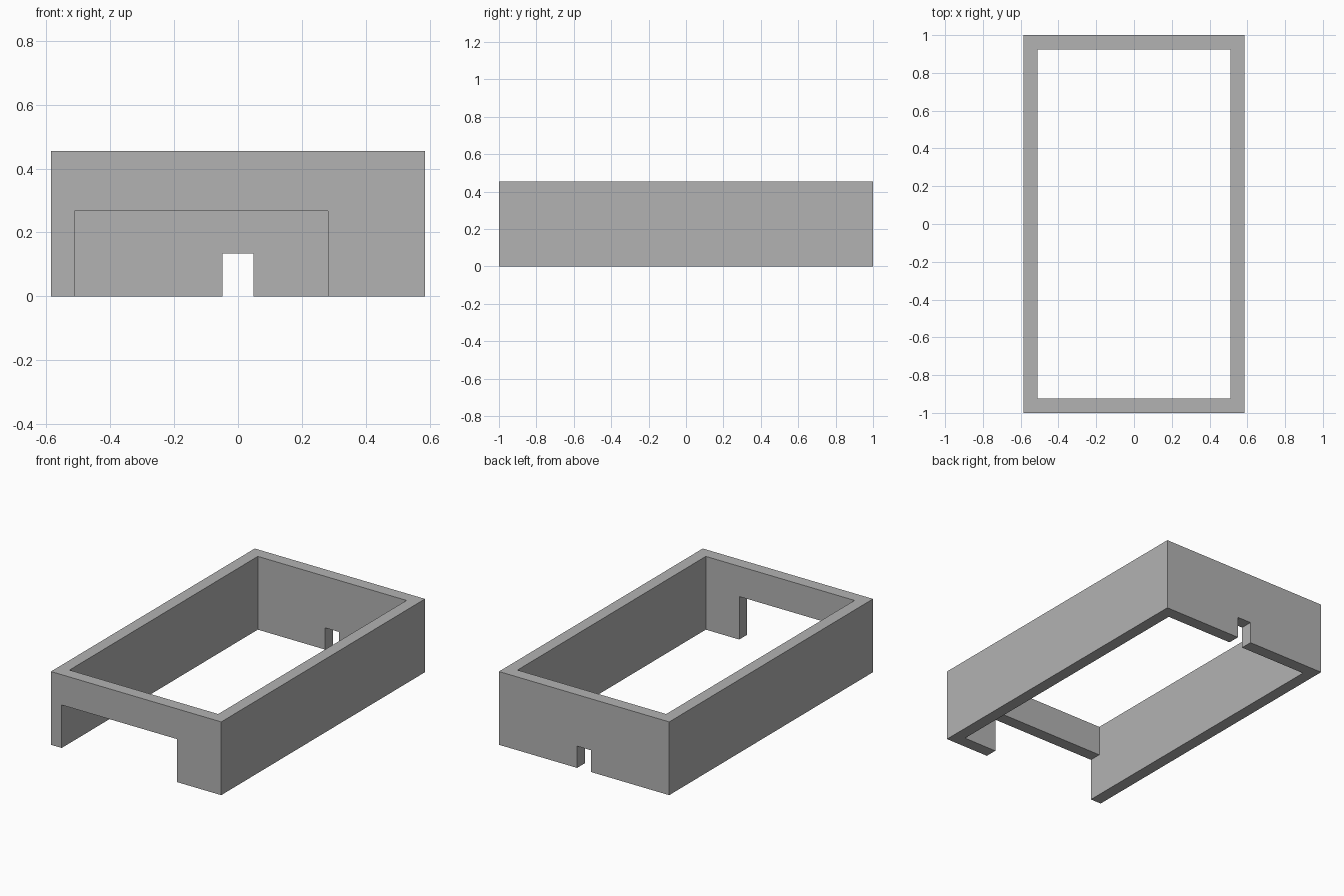
import bpy
import bmesh
from mathutils import Vector

cube = bpy.data.objects.get("Cube")
if cube:
    bpy.data.objects.remove(cube, do_unlink=True)

# Main sizes
HALF_X, HALF_Y, HEIGHT = 0.585, 1.0, 0.455
IN_X, IN_Y = 0.511, 0.924

# Empty volumes: (min corner, max corner)
CAVITY = ((-IN_X, -IN_Y, 0), (IN_X, IN_Y, HEIGHT))
FRONT_OPENING = ((-IN_X, -HALF_Y, 0), (0.281, -IN_Y, 0.267))
BACK_SLOT = ((-0.048, IN_Y, 0), (0.048, HALF_Y, 0.135))
VOIDS = (CAVITY, FRONT_OPENING, BACK_SLOT)
BODY = ((-HALF_X, -HALF_Y, 0), (HALF_X, HALF_Y, HEIGHT))


def make_material(name, value):
    mat = bpy.data.materials.new(name)
    mat.use_nodes = True
    color = (value, value, value, 1)
    mat.diffuse_color = color
    mat.node_tree.nodes["Principled BSDF"].inputs["Base Color"].default_value = color
    return mat


def inside(p, box):
    return all(lo < v < hi for lo, v, hi in zip(box[0], p, box[1]))


def solid(p):
    return inside(p, BODY) and not any(inside(p, v) for v in VOIDS)


def carved_block(name, mat):
    """Watertight skin of the body with the voids removed."""
    cuts = [sorted({c[a] for box in (BODY, *VOIDS) for c in box}) for a in range(3)]
    spans = [list(zip(c, c[1:])) for c in cuts]
    bm = bmesh.new()
    for sx in spans[0]:
        for sy in spans[1]:
            for sz in spans[2]:
                cell = (sx, sy, sz)
                mid = Vector([(lo + hi) / 2 for lo, hi in cell])
                if not solid(mid):
                    continue
                for axis in range(3):
                    u, v = (axis + 1) % 3, (axis + 2) % 3
                    for side in (0, 1):
                        probe = mid.copy()
                        probe[axis] = cell[axis][side] + (0.001 if side else -0.001)
                        if solid(probe):
                            continue
                        corners = []
                        for i, j in ((0, 0), (1, 0), (1, 1), (0, 1)):
                            co = Vector()
                            co[axis], co[u], co[v] = cell[axis][side], cell[u][i], cell[v][j]
                            corners.append(bm.verts.new(co))
                        bm.faces.new(corners if side else corners[::-1])
    bmesh.ops.remove_doubles(bm, verts=bm.verts, dist=0.0001)
    # Merge coplanar cells into clean walls
    bmesh.ops.dissolve_limit(bm, angle_limit=0.01, verts=bm.verts, edges=bm.edges)
    bmesh.ops.recalc_face_normals(bm, faces=bm.faces)
    mesh = bpy.data.meshes.new(name)
    bm.to_mesh(mesh)
    bm.free()
    mesh.materials.append(mat)
    obj = bpy.data.objects.new(name, mesh)
    bpy.context.collection.objects.link(obj)
    return obj


# Open rectangular frame with a wide front opening and a small back slot
carved_block("wall_frame", make_material("plain grey", 0.45))
